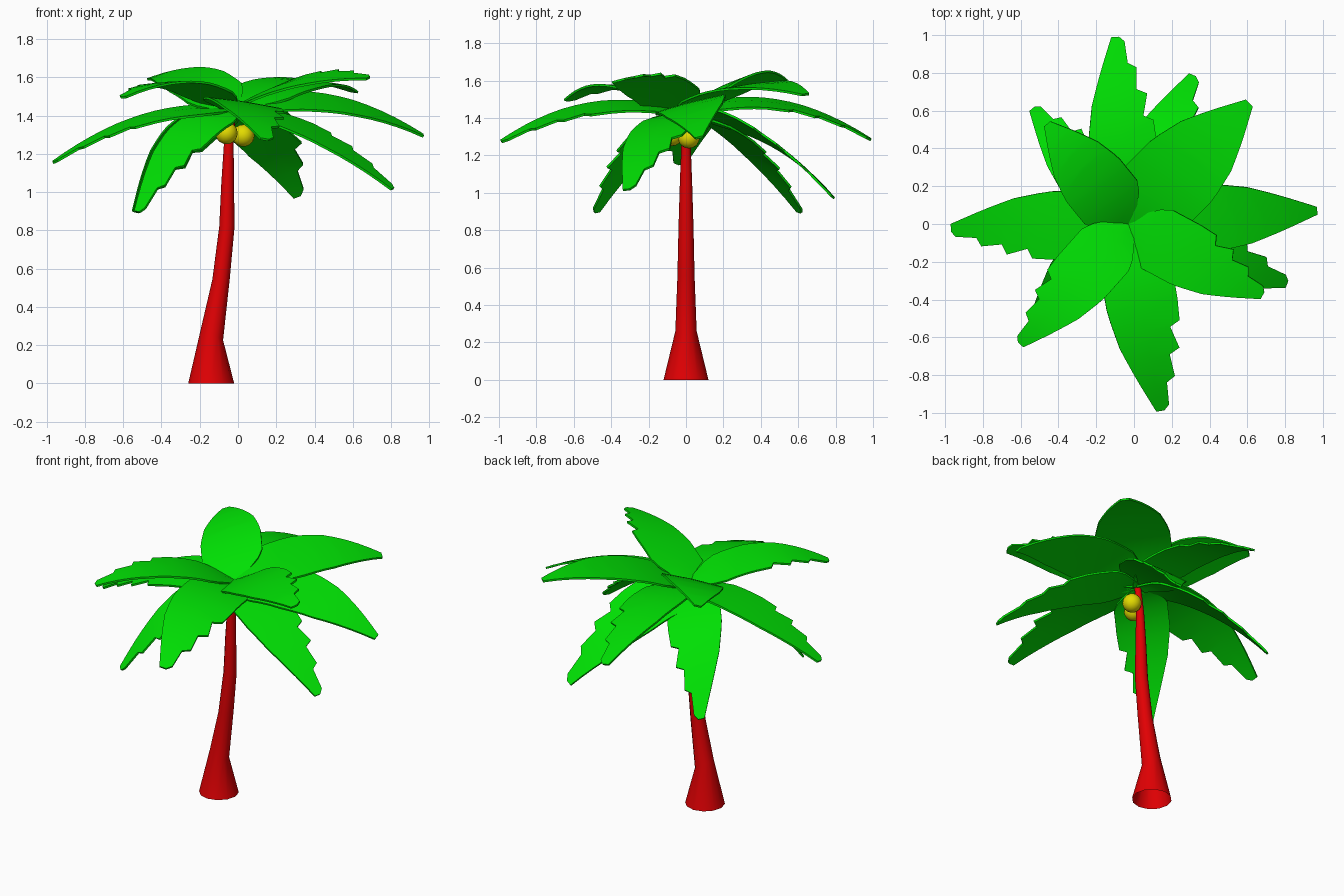
import bpy, bmesh, math
from mathutils import Vector

if "Cube" in bpy.data.objects:
    bpy.data.objects.remove(bpy.data.objects["Cube"])


def make_material(name, rgb):
    mat = bpy.data.materials.new(name)
    mat.use_nodes = True
    mat.diffuse_color = (*rgb, 1)
    mat.node_tree.nodes["Principled BSDF"].inputs["Base Color"].default_value = (*rgb, 1)
    return mat


leaf_green = make_material("leaf green", (0, 0.74, 0.001))
trunk_red = make_material("trunk red", (0.75, 0, 0.001))
nut_yellow = make_material("nut yellow", (0.77, 0.71, 0))


def finish(bm, name, mat, angle):
    """Turn a bmesh into a smooth shaded object."""
    mesh = bpy.data.meshes.new(name)
    bm.to_mesh(mesh)
    bm.free()
    mesh.materials.append(mat)
    obj = bpy.data.objects.new(name, mesh)
    bpy.context.collection.objects.link(obj)
    bpy.ops.object.select_all(action='DESELECT')
    obj.select_set(True)
    bpy.context.view_layer.objects.active = obj
    bpy.ops.object.shade_smooth_by_angle(angle=math.radians(angle))


# Trunk: leaning rings as (x, z, radius, tilt), open at the foot
SIDES = 12
rings = [(-.14, 0, .12, 0), (-.135, .26, .057, -.6), (-.088, .55, .046, .15),
         (-.058, .82, .04, 0), (-.054, 1.05, .033, 0), (-.048, 1.26, .025, 0),
         (-.03, 1.43, .02, 0)]
bm = bmesh.new()
loops = []
for x, z, r, tilt in rings:
    loop = []
    for i in range(SIDES):
        a = math.tau * i / SIDES
        dx = r * math.cos(a)
        loop.append(bm.verts.new((x + dx, r * math.sin(a), z + tilt * dx)))
    loops.append(loop)
for low, high in zip(loops, loops[1:]):
    for i in range(SIDES):
        j = (i + 1) % SIDES
        bm.faces.new((low[i], low[j], high[j], high[i]))
bm.faces.new(loops[-1])
finish(bm, "trunk", trunk_red, 35)

# Coconuts below the crown
for side, centre in (("right", (-.06, -.075, 1.308)), ("left", (.028, .015, 1.295))):
    bm = bmesh.new()
    bmesh.ops.create_uvsphere(bm, u_segments=16, v_segments=10, radius=.058)
    bmesh.ops.translate(bm, verts=bm.verts, vec=centre)
    finish(bm, f"coconut_{side}", nut_yellow, 60)

# Half width of a frond along its length
PROFILE = [(0, .05), (.18, .19), (.45, .19), (.65, .155), (.82, .095), (1, .022)]
STEPS = 14


def half_width(t):
    for (t0, w0), (t1, w1) in zip(PROFILE, PROFILE[1:]):
        if t <= t1:
            return w0 + (w1 - w0) * (t - t0) / (t1 - t0)
    return PROFILE[-1][1]


def frond(name, tip, mid_z, slope, jagged, width=1.0):
    """Arched leaf; slope lifts the left edge, jagged is the toothed side (1 left, -1 right)."""
    root = Vector((-.03, 0, 1.44))
    tip = Vector(tip)
    ctrl = (root + tip) / 2
    ctrl.z = 2 * mid_z - ctrl.z
    out = Vector((tip.x - root.x, tip.y - root.y, 0)).normalized()
    left = Vector((-out.y, out.x, 0))

    def spine(t):
        return root * (1 - t) ** 2 + ctrl * 2 * t * (1 - t) + tip * t * t

    bm = bmesh.new()
    rows = []
    for i in range(STEPS + 1):
        t = i / STEPS
        row = []
        for side in (1, 0, -1):
            u, w = t, half_width(t) * width
            if side == jagged and .45 < t < .97:
                if i % 2:
                    u = t + .045
                else:
                    w *= .75
            p = spine(u) + left * side * w
            p.z += slope * side * w - .01 * abs(side) * (1 - t)
            row.append(bm.verts.new(p))
        rows.append(row)
    for a, b in zip(rows, rows[1:]):
        for k in range(2):
            bm.faces.new((a[k], a[k + 1], b[k + 1], b[k]))
    bmesh.ops.recalc_face_normals(bm, faces=bm.faces)
    bmesh.ops.solidify(bm, geom=bm.faces[:], thickness=.012)
    bmesh.ops.recalc_face_normals(bm, faces=bm.faces)
    finish(bm, name, leaf_green, 40)


# Long middle fronds
frond("long_frond_left", (.97, .07, 1.30), 1.475, .26, 0, .95)
frond("long_frond_back", (-.10, .99, 1.29), 1.48, .15, -1, .95)
frond("long_frond_right", (-.97, -.02, 1.16), 1.385, -.15, 1, .95)
frond("long_frond_front", (.14, -.99, 1.28), 1.46, -.15, 1)

# Low drooping fronds
frond("low_frond_back_left", (.31, .79, .98), 1.32, -.35, -1, .9)
frond("low_frond_back_right", (-.54, .61, .90), 1.28, .2, -1, .85)
frond("low_frond_front_right", (-.53, -.48, .90), 1.28, -.15, 1, .85)
frond("low_frond_front_left", (.81, -.32, 1.02), 1.32, .1, 1, .9)

# High upright fronds
frond("high_frond_back_left", (.61, .64, 1.53), 1.58, .1, 0, 1.2)
frond("high_frond_back_right", (-.46, .53, 1.60), 1.60, -.28, 0, .95)
frond("high_frond_front_right", (-.60, -.64, 1.50), 1.575, .06, -1, .88)
frond("high_frond_front_left", (.68, -.38, 1.60), 1.59, .25, 1, .92)
